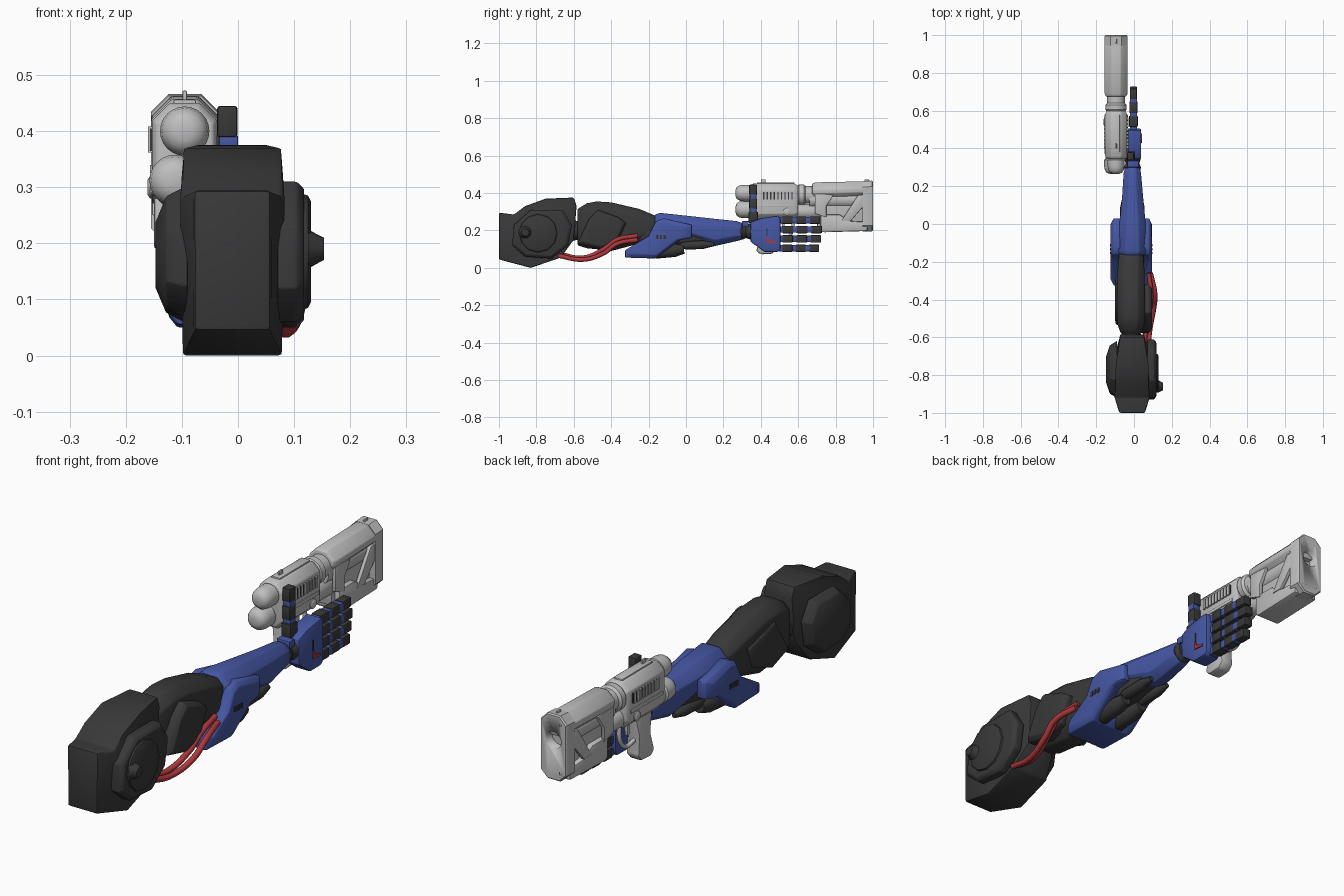
import bpy, bmesh, math
from mathutils import Vector

cube = bpy.data.objects.get("Cube")
if cube:
    bpy.data.objects.remove(cube)


def material(name, r, g, b):
    m = bpy.data.materials.new(name)
    m.use_nodes = True
    m.diffuse_color = (r, g, b, 1)
    bsdf = m.node_tree.nodes["Principled BSDF"]
    bsdf.inputs["Base Color"].default_value = (r, g, b, 1)
    bsdf.inputs["Roughness"].default_value = 0.6
    return m


BLACK = material("charcoal", 0.04, 0.04, 0.04)
BLUE = material("blue", 0.06, 0.095, 0.37)
GREY = material("light_grey", 0.52, 0.52, 0.52)
RED = material("red", 0.42, 0.04, 0.045)


def finish(name, bm, mat, bevel=0.0):
    bmesh.ops.recalc_face_normals(bm, faces=bm.faces)
    if bevel:
        sharp = [e for e in bm.edges if len(e.link_faces) == 2 and e.calc_face_angle(0) > 0.6]
        bmesh.ops.bevel(bm, geom=sharp, offset=bevel, segments=2, profile=0.5,
                        affect='EDGES', clamp_overlap=True)
    me = bpy.data.meshes.new(name)
    bm.to_mesh(me)
    bm.free()
    me.materials.append(mat)
    ob = bpy.data.objects.new(name, me)
    bpy.context.collection.objects.link(ob)
    bpy.ops.object.select_all(action='DESELECT')
    ob.select_set(True)
    bpy.context.view_layer.objects.active = ob
    bpy.ops.object.shade_smooth_by_angle(angle=math.radians(35))
    return ob


def skin(name, rings, mat, bevel=0.0):
    """Join matching rings of points into a closed solid."""
    bm = bmesh.new()
    rows = [[bm.verts.new(p) for p in ring] for ring in rings]
    n = len(rows[0])
    for a, b in zip(rows, rows[1:]):
        for i in range(n):
            j = (i + 1) % n
            bm.faces.new((a[i], a[j], b[j], b[i]))
    bm.faces.new(rows[0])
    bm.faces.new(rows[-1])
    return finish(name, bm, mat, bevel)


def prism(name, outline, x0, x1, mat, bevel=0.006, inset=None):
    """Side outline in y, z extruded in x; inset(y) narrows both sides."""
    f = inset or (lambda y: 0)
    return skin(name, [[(x0 + f(y), y, z) for y, z in outline],
                       [(x1 - f(y), y, z) for y, z in outline]], mat, bevel)


def dome(name, outline, xs, scales, mat, bevel=0.004):
    """Side outline stacked in x, each layer scaled about its centre."""
    cy = sum(p[0] for p in outline) / len(outline)
    cz = sum(p[1] for p in outline) / len(outline)
    return skin(name, [[(x, cy + (y - cy) * s, cz + (z - cz) * s) for y, z in outline]
                       for x, s in zip(xs, scales)], mat, bevel)


def loft(name, stations, mat, cut=0.3, bevel=0.004):
    """Chamfered box sections: y, x0, x1, z0, z1."""
    rings = []
    for y, x0, x1, z0, z1 in stations:
        c = cut * min(x1 - x0, z1 - z0)
        rings.append([(x0 + c, y, z0), (x1 - c, y, z0), (x1, y, z0 + c), (x1, y, z1 - c),
                      (x1 - c, y, z1), (x0 + c, y, z1), (x0, y, z1 - c), (x0, y, z0 + c)])
    return skin(name, rings, mat, bevel)


def box(name, x0, x1, y0, y1, z0, z1, mat, bevel=0.0):
    return prism(name, [(y0, z0), (y1, z0), (y1, z1), (y0, z1)], x0, x1, mat, bevel)


def lathe(name, start, axis, profile, mat, sides=24):
    """Turned part: profile of radius, distance along axis."""
    q = Vector(axis).to_track_quat('Z', 'Y')
    turn = [math.tau * i / sides for i in range(sides)]
    return skin(name, [[Vector(start) + q @ Vector((r * math.cos(t), r * math.sin(t), d))
                        for t in turn] for r, d in profile], mat)


def cable(name, points, radius, mat):
    cu = bpy.data.curves.new(name, 'CURVE')
    cu.dimensions = '3D'
    cu.bevel_depth, cu.bevel_resolution, cu.use_fill_caps = radius, 3, True
    sp = cu.splines.new('BEZIER')
    sp.bezier_points.add(len(points) - 1)
    for bp, p in zip(sp.bezier_points, points):
        bp.co = p
        bp.handle_left_type = bp.handle_right_type = 'AUTO'
    cu.materials.append(mat)
    bpy.context.collection.objects.link(bpy.data.objects.new(name, cu))


# Shoulder: heavy block with stepped side caps and an axle
prism("shoulder_block", [(-1, .045), (-.83, 0), (-.67, .055), (-.6, .15), (-.585, .33), (-.6, .376),
                         (-.75, .37), (-.86, .33), (-.92, .285), (-1, .295)],
      -.1, .08, BLACK, .008, lambda y: .022 if y < -.95 else .025 if y > -.61 else 0)
cap = [(-.93, .12), (-.86, .06), (-.72, .05), (-.63, .12), (-.61, .23), (-.66, .31), (-.83, .31), (-.92, .23)]
dome("shoulder_cap_left", cap, (.07, .105, .118), (1.0, 1.0, .9), BLACK)
dome("shoulder_cap_right", cap, (-.09, -.128, -.147), (.95, .8, .45), BLACK)
lathe("shoulder_disc", (.11, -.79, .185), (1, 0, 0), [(.105, 0), (.1, .015), (.09, .02)], BLACK, 12)
lathe("shoulder_axle", (.125, -.86, .19), (1, 0, 0), [(.035, 0), (.025, .018), (.02, .028)], BLACK, 12)
lathe("shoulder_neck", (-.015, -.62, .2), (0, 1, 0), [(.06, 0), (.05, .04), (.06, .1)], BLACK)

# Upper arm
loft("upper_arm", [(-.58, -.07, .04, .12, .315), (-.53, -.088, .055, .105, .345), (-.48, -.09, .058, .1, .355),
                   (-.4, -.09, .058, .09, .35), (-.25, -.088, .056, .13, .315), (-.13, -.075, .045, .17, .265)],
     BLACK, .25, .008)
dome("upper_arm_plate", [(-.58, .13), (-.46, .1), (-.37, .13), (-.32, .24), (-.36, .27), (-.47, .31), (-.52, .26)],
     (.04, .078, .095), (1.0, 1.0, .85), BLACK)
dome("upper_arm_inner_plate", [(-.54, .15), (-.43, .11), (-.3, .16), (-.27, .25), (-.45, .3)],
     (-.08, -.095, -.1), (1.0, .95, .8), BLACK)
loft("elbow_core", [(-.3, -.07, .045, .13, .24), (-.12, -.08, .06, .09, .23), (.1, -.055, .04, .13, .2)], BLACK)

# Forearm shell with elbow flanges
loft("forearm_shell", [(-.165, -.075, .055, .17, .285), (-.14, -.09, .07, .15, .294), (.02, -.075, .06, .15, .277),
                       (.155, -.062, .047, .117, .262), (.27, -.055, .037, .143, .25), (.3, -.045, .03, .15, .24)], BLUE)
flange = [(-.325, .055), (-.165, .05), (-.03, .15), (.03, .16), (.03, .23), (-.12, .265), (-.16, .25),
          (-.2, .17), (-.325, .095)]
for side, xs in (("left", (.05, .08, .094)), ("right", (-.07, -.108, -.124))):
    dome("elbow_flange_" + side, flange, xs, (1.0, 1.0, .82), BLUE)
prism("elbow_cup", [(-.325, .055), (-.165, .05), (-.13, .08), (-.18, .125), (-.325, .095)], -.11, .08, BLUE)
for i in range(3):
    for x in (-.127, .091):
        box("flange_slot", x, x + .006, -.16 + .02 * i, -.147 + .02 * i, .155, .175, BLACK)

# Pistons under the forearm
for x in (-.05, .033):
    lathe("piston_body", (x, -.18, .08), (0, 1, .12), [(.02, 0), (.033, .02), (.036, .12), (.025, .17)], BLACK, 12)
    lathe("piston_rod", (x, -.03, .12), (0, 1, .03), [(.015, 0), (.023, .03), (.023, .12), (.01, .18)], BLACK, 12)

# Red cables from shoulder to elbow
for i in range(2):
    d = .022 * i
    cable("elbow_cable", [(.05 + d, -.68, .075 - d / 2), (.065 + d, -.55, .055 - d / 2), (.085 + d, -.44, .1 - d),
                          (.09 + d, -.37, .15 - d), (.078 + d / 2, -.26, .172 - d)], .012, RED)

# Wrist and hand
lathe("wrist", (-.008, .28, .195), (0, 1, 0), [(.04, 0), (.045, .02), (.036, .04), (.045, .07)], BLACK, 12)
box("wrist_plate", -.035, .025, .3, .335, .22, .25, BLUE, .004)
prism("palm", [(.345, .14), (.345, .245), (.4, .265), (.495, .28), (.505, .26), (.505, .1), (.49, .085), (.42, .085)],
      -.032, .038, BLUE, .007)
prism("hand_mark", [(.43, .135), (.48, .13), (.48, .14), (.445, .147), (.44, .165), (.43, .165)], .036, .042, RED, 0)
box("hand_slot", .036, .041, .43, .437, .17, .21, BLACK)

# Four straight fingers, each with three segments and blue joints
for z, tip in ((.255, .72), (.205, .73), (.155, .725), (.105, .715)):
    step = (tip - .5) / 3
    for k in range(3):
        y = .5 + step * k
        box("finger_joint", -.022, .017, y - .005, y + .02, z - .017, z + .017, BLUE, .003)
        box("finger_segment", -.026 + .002 * k, .02 - .002 * k, y + .014, y + step - .003, z - .02, z + .02, BLACK, .005)

# Raised thumb
box("thumb_base", -.04, .005, .335, .385, .24, .3, BLACK, .006)
for k in range(2):
    z = .3 + .075 * k
    box("thumb_joint", -.034, 0, .342, .376, z - .008, z + .018, BLUE, .003)
    box("thumb_segment", -.037, -.001, .338, .38, z + .014, z + .07, BLACK, .005)

# Blaster rear: twin round ends, body, vents
GX = -.095
for x, z, r in ((GX, .4, .044), (-.112, .312, .046)):
    lathe("blaster_rear_cap", (x, .265, z), (0, 1, 0),
          [(r * .35, 0), (r * .7, .006), (r * .92, .02), (r, .04), (r, .075), (r * .85, .08), (r * .85, .12)], GREY)
loft("blaster_body", [(.345, -.145, -.045, .27, .44), (.36, -.153, -.037, .257, .45),
                      (.58, -.153, -.037, .257, .45), (.6, -.145, -.045, .27, .44)], GREY, .27)
for x, s in ((-.153, -1), (-.037, 1)):
    box("vent_panel", min(x, x + s * .004), max(x, x + s * .004), .4, .57, .365, .405, BLACK)
    for i in range(9):
        y = .4 + .019 * i
        box("vent_slat", min(x, x + s * .007), max(x, x + s * .007), y, y + .012, .362, .408, GREY)
    lathe("body_bolt", (x, .54, .3), (s, 0, 0), [(.02, 0), (.02, .004), (.014, .008)], GREY, 12)
    box("body_side_rail", x - .004, x + .004, .37, .58, .325, .34, GREY, .002)

# Blaster neck and barrel
lathe("barrel_neck", (GX, .59, .39), (0, 1, 0), [(.045, 0), (.056, .015), (.056, .04), (.047, .05), (.047, .1)], GREY)
lathe("lower_tube", (GX, .59, .3), (0, 1, 0), [(.042, 0), (.042, .13), (.035, .14)], GREY)
lathe("inner_barrel", (GX, .66, .365), (0, 1, 0), [(.046, 0), (.046, .3)], GREY)
box("front_core", -.128, -.062, .7, .95, .22, .42, GREY, .006)

# Front housing: top shell, bottom rail, posts and slanted struts
loft("front_top_shell", [(.675, -.148, -.042, .37, .45), (.69, -.155, -.034, .36, .457),
                         (.98, -.155, -.034, .37, .463)], GREY, .38)
prism("front_bottom_shell", [(.72, .2), (.735, .19), (.97, .197), (.97, .245), (.88, .25), (.82, .285), (.72, .285)],
      -.15, -.04, GREY)
for x in (-.153, -.053):
    prism("front_rear_post", [(.69, .29), (.75, .27), (.75, .33), (.79, .39), (.69, .4)], x, x + .016, GREY, .003)
    prism("front_strut", [(.83, .25), (.88, .25), (.95, .33), (.95, .39), (.92, .39)], x, x + .016, GREY, .003)
muzzle = loft("muzzle_plate", [(.945, -.155, -.034, .195, .463), (.994, -.155, -.034, .195, .466),
                               (1, -.151, -.038, .2, .462)], GREY, .26, 0)
bore = lathe("bore_cutter", (GX, .95, .36), (0, 1, 0), [(.032, 0), (.038, .1)], GREY)
cut = muzzle.modifiers.new("bore", 'BOOLEAN')
cut.operation, cut.object, cut.solver = 'DIFFERENCE', bore, 'EXACT'
bpy.context.view_layer.objects.active = muzzle
bpy.ops.object.modifier_apply(modifier="bore")
bpy.data.objects.remove(bore)
for x in (-.125, -.065):
    for z in (.23, .43):
        lathe("muzzle_bolt", (x, .992, z), (0, 1, 0), [(.008, 0), (.008, .008)], BLACK, 8)

# Sights and top rail
for y in (.4, .955):
    box("sight", GX - .004, GX + .004, y, y + .025, .44, .472, GREY, .002)
box("top_rail", GX - .02, GX + .02, .38, .58, .445, .456, GREY, .003)

# Grip and trigger guard
prism("grip", [(.39, .265), (.5, .265), (.475, .18), (.482, .1), (.46, .075), (.4, .072), (.375, .09), (.4, .17)],
      -.122, -.062, GREY, .01)
cable("trigger_guard", [(GX, .475, .16), (GX, .53, .155), (GX, .565, .19), (GX, .57, .27)], .009, GREY)
prism("trigger", [(.51, .26), (.53, .26), (.525, .2), (.515, .19)], GX - .007, GX + .007, GREY, .002)
